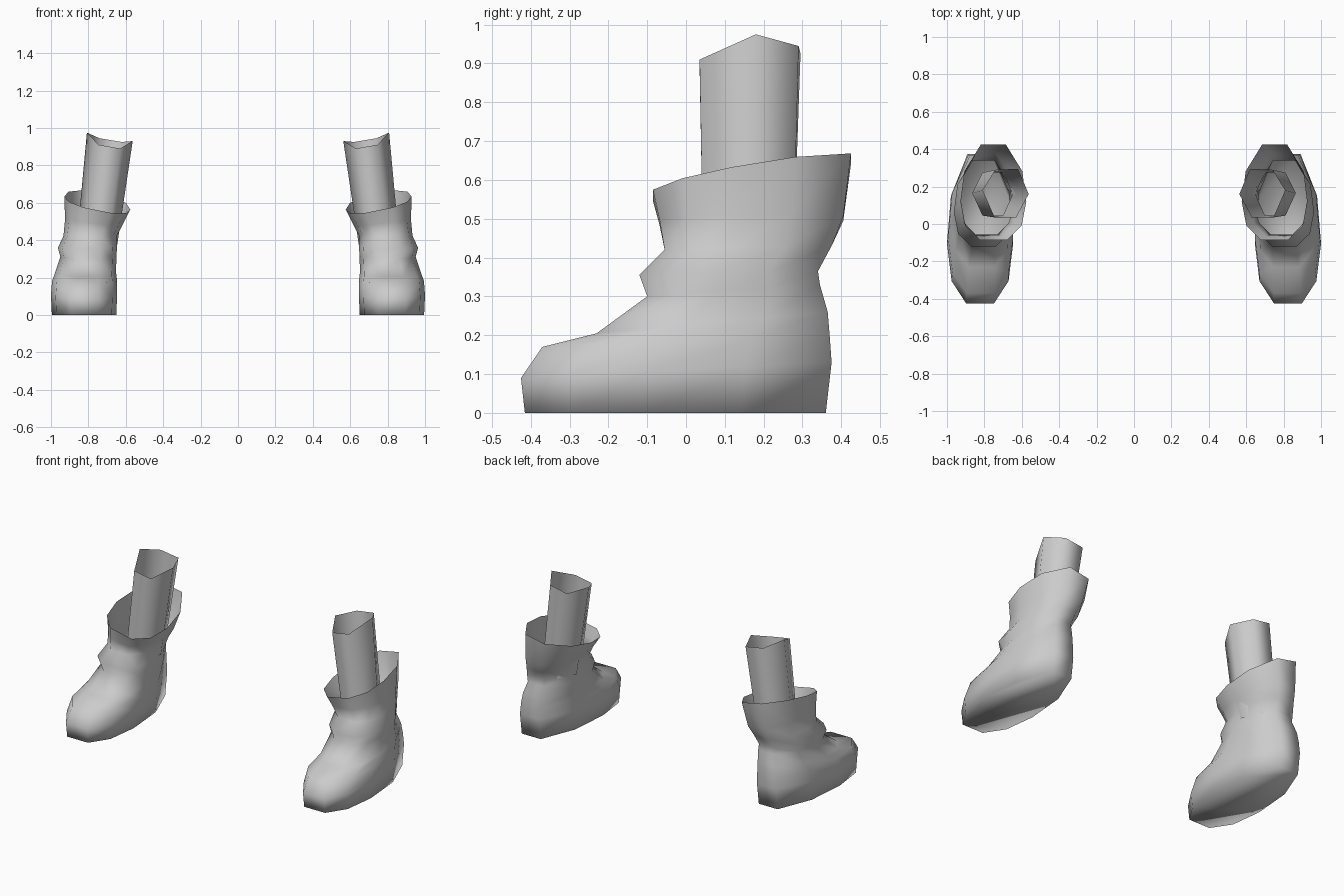
import bpy, bmesh

if "Cube" in bpy.data.objects:
    bpy.data.objects.remove(bpy.data.objects["Cube"])

grey = bpy.data.materials.new("soft grey")
grey.diffuse_color = (0.6, 0.6, 0.6, 1)
grey.use_nodes = True
grey.node_tree.nodes["Principled BSDF"].inputs["Base Color"].default_value = grey.diffuse_color


def loft(name, rings, side, cap):
    """Skin a stack of equal point rings; side = -1 mirrors across x."""
    bm = bmesh.new()
    loops = [[bm.verts.new((x * side, y, z)) for x, y, z in r] for r in rings]
    n = len(loops[0])
    for a, b in zip(loops, loops[1:]):
        for i in range(n):
            j = (i + 1) % n
            bm.faces.new((a[i], a[j], b[j], b[i]))
    if cap:
        bm.faces.new(loops[0][::-1])
    if side < 0:
        bmesh.ops.reverse_faces(bm, faces=bm.faces[:])
    for f in bm.faces:
        f.smooth = True
    me = bpy.data.meshes.new(name)
    bm.to_mesh(me)
    bm.free()
    me.materials.append(grey)
    ob = bpy.data.objects.new(name, me)
    bpy.context.collection.objects.link(ob)


# Half outline of the foot section: (width fraction, front-to-back fraction)
HALF = [(0.42, 0), (0.86, 0.15), (1, 0.40), (0.88, 0.72), (0.38, 1)]
OUTLINE = HALF + [(-w, t) for w, t in reversed(HALF)]


def section(cx, hw, yf, zf, yb, zb, roll=0):
    """Tilted boot ring from its front and back points."""
    return [(cx + hw * w, yf + (yb - yf) * t, zf + (zb - zf) * t + roll * hw * w)
            for w, t in OUTLINE]


# Boot rings from the sole up to the flared collar
BOOT = [section(*r) for r in [
    (0.823, 0.172, -0.415, 0.00, 0.36, 0.00),
    (0.823, 0.177, -0.425, 0.09, 0.375, 0.13),
    (0.82, 0.174, -0.37, 0.17, 0.37, 0.20),
    (0.815, 0.163, -0.23, 0.205, 0.365, 0.26),
    (0.80, 0.150, -0.10, 0.30, 0.345, 0.33),
    (0.805, 0.158, -0.12, 0.355, 0.34, 0.365),
    (0.79, 0.143, -0.055, 0.42, 0.375, 0.43),
    (0.772, 0.153, -0.068, 0.49, 0.405, 0.50, 0.1),
    (0.752, 0.176, -0.085, 0.56, 0.425, 0.655, 0.2),
]]

# Hexagonal leg tube: slanted open rim, leaning outwards towards the boot
RIM = [(0.63, 0.035, 0.89), (0.745, 0.035, 0.91), (0.808, 0.18, 0.975),
       (0.74, 0.29, 0.945), (0.62, 0.295, 0.925), (0.563, 0.16, 0.93)]
FOOT = [(0.70, 0.045, 0.36), (0.81, 0.045, 0.36), (0.865, 0.165, 0.36),
        (0.81, 0.275, 0.36), (0.70, 0.275, 0.36), (0.648, 0.16, 0.36)]

for side, word in ((1, "right"), (-1, "left")):
    loft(word + "_boot", BOOT, side, True)
    loft(word + "_leg", [FOOT, RIM], side, False)
